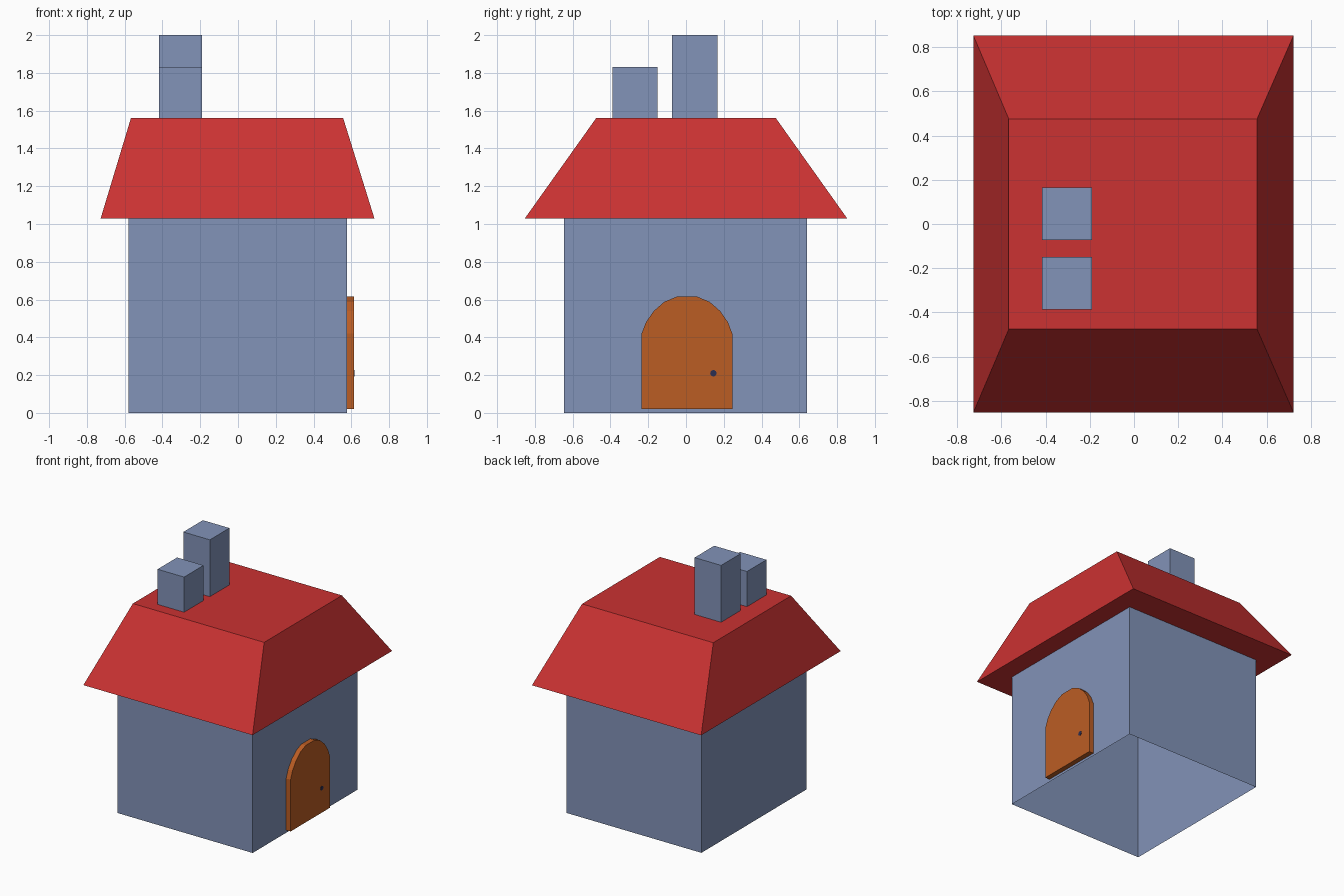
import bpy, bmesh, math

if "Cube" in bpy.data.objects:
    bpy.data.objects.remove(bpy.data.objects["Cube"])


def material(name, rgb):
    # sRGB 0-255 converted to linear
    lin = [((c / 255 + 0.055) / 1.055) ** 2.4 for c in rgb]
    m = bpy.data.materials.new(name)
    m.diffuse_color = (*lin, 1)
    m.use_nodes = True
    m.node_tree.nodes["Principled BSDF"].inputs["Base Color"].default_value = m.diffuse_color
    return m


BLUE = material("slate blue", (130, 147, 184))
RED = material("roof red", (203, 50, 50))
ORANGE = material("door orange", (187, 93, 36))
NAVY = material("dark navy", (42, 46, 82))


def loft(name, lower, upper, mat, caps=(True, True)):
    """Join two matching loops of points with side faces and optional caps."""
    bm = bmesh.new()
    a = [bm.verts.new(p) for p in lower]
    b = [bm.verts.new(p) for p in upper]
    n = len(a)
    for i in range(n):
        j = (i + 1) % n
        bm.faces.new((a[i], a[j], b[j], b[i]))
    if caps[0]:
        bm.faces.new(a[::-1])
    if caps[1]:
        bm.faces.new(b)
    me = bpy.data.meshes.new(name)
    bm.to_mesh(me)
    bm.free()
    me.materials.append(mat)
    ob = bpy.data.objects.new(name, me)
    bpy.context.collection.objects.link(ob)
    return ob


def rect(x0, x1, y0, y1, z):
    return [(x0, y0, z), (x1, y0, z), (x1, y1, z), (x0, y1, z)]


def plate(name, profile, x0, x1, mat):
    """Extrude a (y, z) outline along x."""
    return loft(name, [(x0, y, z) for y, z in profile],
                [(x1, y, z) for y, z in profile], mat)


# Walls: thin shell, open underneath
W = (-0.58, 0.577, -0.645, 0.64)
loft("walls", rect(*W, 0), rect(*W, 1.03), BLUE, (False, False))

# Flat-topped hipped roof with overhanging eaves
loft("roof", rect(-0.727, 0.722, -0.853, 0.853, 1.03),
     rect(-0.567, 0.557, -0.476, 0.476, 1.56), RED)

# Two chimneys
for name, y0, y1, top in (("short_chimney", -0.388, -0.15, 1.832),
                          ("tall_chimney", -0.073, 0.166, 2.0)):
    c = (-0.417, -0.19, y0, y1)
    loft(name, rect(*c, 1.54), rect(*c, top), BLUE)

# Arched door on the right wall, mirrored half outline
half = [(0.24, 0.02), (0.24, 0.42), (0.217, 0.48), (0.175, 0.54),
        (0.12, 0.588), (0.055, 0.615)]
outline = half + [(-y, z) for y, z in reversed(half)]
plate("door", [(y + 0.005, z) for y, z in outline], 0.574, 0.615, ORANGE)

# Door knob: thin painted disc
ring = [(0.145 + 0.017 * math.cos(math.tau * i / 10),
         0.21 + 0.017 * math.sin(math.tau * i / 10)) for i in range(10)]
plate("door_knob", ring, 0.613, 0.618, NAVY)
